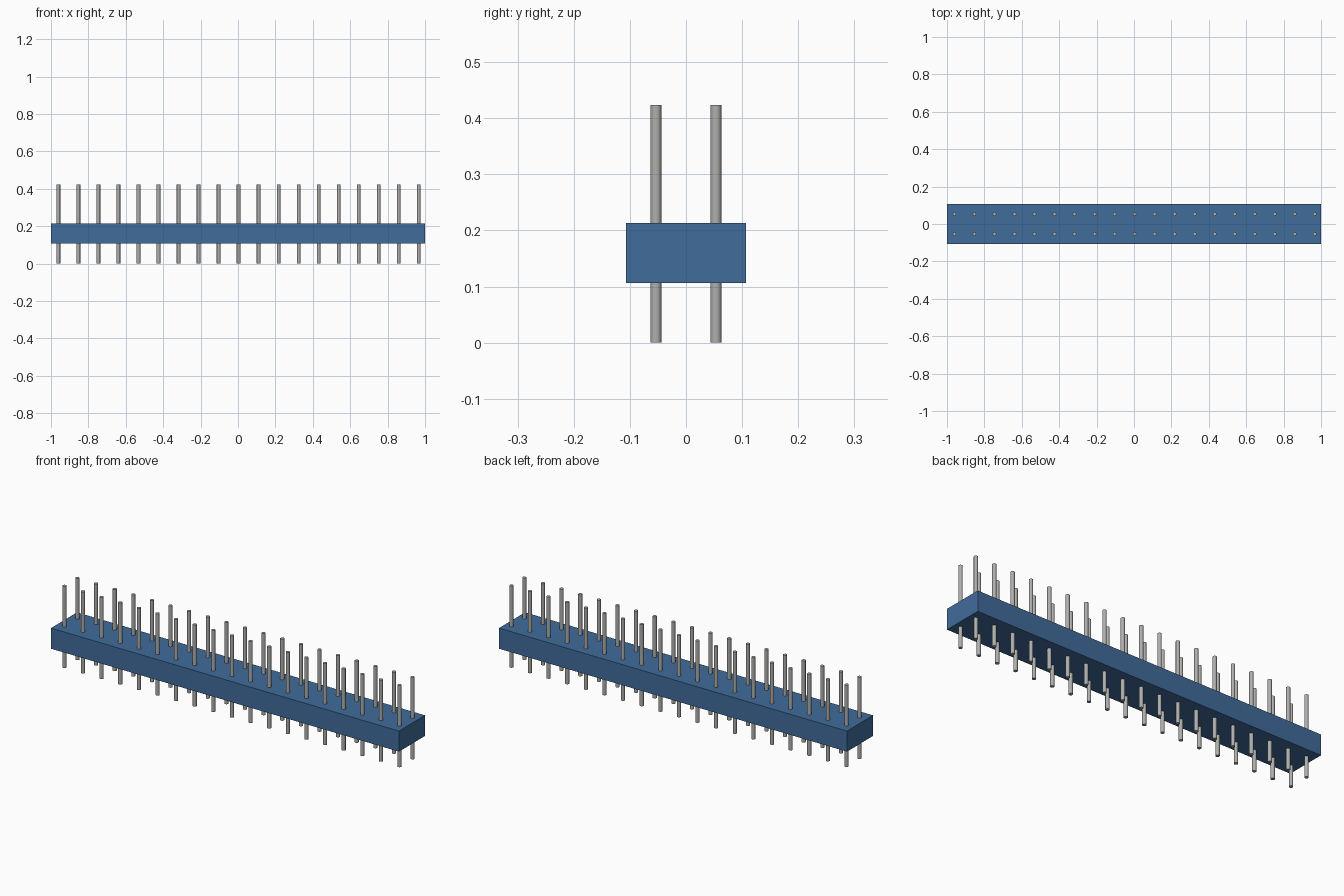
import bpy
import bmesh
from mathutils import Matrix, Vector

cube = bpy.data.objects.get("Cube")
if cube:
    bpy.data.objects.remove(cube, do_unlink=True)

PITCH = 0.107
COLUMNS = 19
HEIGHT = 0.424
PIN_RADIUS = 0.0098


def make_material(name, color):
    mat = bpy.data.materials.new(name)
    mat.use_nodes = True
    mat.diffuse_color = color
    mat.node_tree.nodes["Principled BSDF"].inputs["Base Color"].default_value = color
    return mat


def add_object(name, bm, mat):
    mesh = bpy.data.meshes.new(name)
    bm.to_mesh(mesh)
    bm.free()
    mesh.materials.append(mat)
    obj = bpy.data.objects.new(name, mesh)
    bpy.context.collection.objects.link(obj)
    return obj


blue = make_material("blue plastic", (0.053, 0.15, 0.33, 1))
metal = make_material("grey metal", (0.43, 0.43, 0.42, 1))

# Plastic strip that holds the pins
bm = bmesh.new()
size = Vector((2, 2 * PITCH, PITCH))
bmesh.ops.create_cube(bm, size=1, matrix=Matrix.Translation((0, 0, 1.5 * PITCH - 0.001))
                      @ Matrix.Diagonal(size).to_4x4())
add_object("strip_body", bm, blue)

# Two rows of round pins running through the strip
for name, side in (("front_pin_row", -1), ("back_pin_row", 1)):
    bm = bmesh.new()
    for i in range(COLUMNS):
        x = (i - (COLUMNS - 1) / 2) * PITCH + 0.003
        bmesh.ops.create_cone(
            bm, cap_ends=True, segments=16, radius1=PIN_RADIUS, radius2=PIN_RADIUS,
            depth=HEIGHT, matrix=Matrix.Translation((x, side * PITCH / 2, HEIGHT / 2)))
    row = add_object(name, bm, metal)
    bpy.ops.object.select_all(action="DESELECT")
    row.select_set(True)
    bpy.context.view_layer.objects.active = row
    bpy.ops.object.shade_smooth_by_angle()
